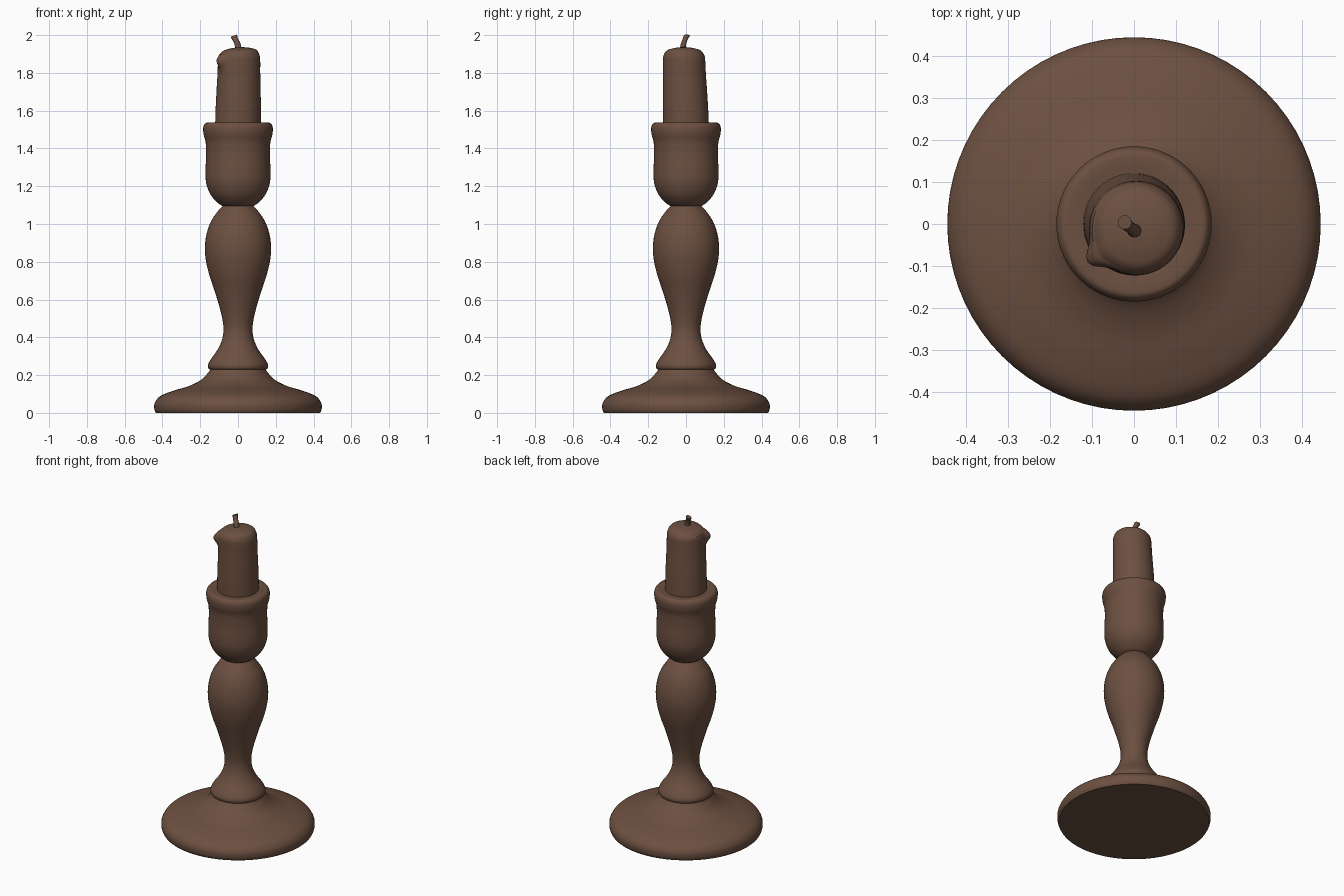
import bpy, bmesh, math
from mathutils import Vector

cube = bpy.data.objects.get("Cube")
if cube:
    bpy.data.objects.remove(cube, do_unlink=True)

brown = bpy.data.materials.new("warm brown")
brown.use_nodes = True
colour = (0.15, 0.08, 0.052, 1)
brown.diffuse_color = colour
brown.node_tree.nodes["Principled BSDF"].inputs["Base Color"].default_value = colour


def smooth_path(points, steps=5):
    """Catmull-Rom curve through the points."""
    pts = [Vector(p) for p in points]
    pts = [pts[0]] + pts + [pts[-1]]
    out = []
    for a, b, c, d in zip(pts, pts[1:], pts[2:], pts[3:]):
        for i in range(steps):
            t = i / steps
            out.append(b + (c - a) * t / 2 + (2 * a - 5 * b + 4 * c - d) * t**2 / 2
                       + (3 * b - a - 3 * c + d) * t**3 / 2)
    return out + [pts[-1]]


def loft(name, rings, angle=50):
    """Skin closed rings of points and cap both ends."""
    bm = bmesh.new()
    loops = [[bm.verts.new(p) for p in ring] for ring in rings]
    n = len(loops[0])
    for lo, hi in zip(loops, loops[1:]):
        for i in range(n):
            j = (i + 1) % n
            bm.faces.new((lo[i], lo[j], hi[j], hi[i]))
    bm.faces.new(loops[0][::-1])
    bm.faces.new(loops[-1])
    bmesh.ops.recalc_face_normals(bm, faces=bm.faces)
    mesh = bpy.data.meshes.new(name)
    bm.to_mesh(mesh)
    bm.free()
    obj = bpy.data.objects.new(name, mesh)
    bpy.context.collection.objects.link(obj)
    mesh.materials.append(brown)
    bpy.ops.object.select_all(action='DESELECT')
    obj.select_set(True)
    bpy.context.view_layer.objects.active = obj
    bpy.ops.object.shade_smooth_by_angle(angle=math.radians(angle))
    return obj


def circle(r, z, n=72):
    return [(r * math.cos(math.tau * i / n), r * math.sin(math.tau * i / n), z)
            for i in range(n)]


def turned(name, profile):
    return loft(name, [circle(p.x, p.y) for p in smooth_path(profile)])


# Turned wooden holder, stacked from the foot up
turned("foot", [(.435, 0), (.443, .02), (.44, .055), (.41, .09), (.34, .118), (.26, .142),
                (.2, .172), (.165, .205), (.145, .232)])
turned("stem", [(.145, .228), (.157, .236), (.158, .258), (.14, .29), (.108, .335),
                (.084, .39), (.077, .45), (.09, .53), (.122, .64), (.155, .74),
                (.174, .84), (.17, .93), (.145, 1.01), (.105, 1.07), (.077, 1.1)])
turned("cup", [(.075, 1.092), (.105, 1.11), (.145, 1.155), (.168, 1.215), (.172, 1.28),
               (.169, 1.36), (.171, 1.43), (.182, 1.475), (.184, 1.51), (.174, 1.532),
               (.155, 1.537), (.11, 1.533)])


# Candle with a melted bulge on one front corner
def candle_ring(r, z):
    ring = []
    for x, y, _ in circle(r, z):
        a = math.atan2(y, x) - math.radians(-145)
        a = (a + math.pi) % math.tau - math.pi
        bulge = .03 * math.exp(-(a / .24) ** 2) * math.exp(-((z - 1.865) / .035) ** 2)
        s = 1 + bulge / max(r, .05)
        lean = (z - 1.53) / .4
        ring.append((x * s + .007 * lean, y * s - .012 * lean, z + .006 * x / .12 * (z > 1.9)))
    return ring


candle = [(.121, 1.5), (.12, 1.6), (.117, 1.7), (.113, 1.8), (.112, 1.86), (.108, 1.893),
          (.09, 1.918), (.06, 1.929), (.03, 1.934), (.006, 1.936)]
loft("candle", [candle_ring(p.x, p.y) for p in smooth_path(candle)])

# Bent wick, thicker and crooked at the tip
path = smooth_path([(.002, -.017, 1.92), (-.003, -.013, 1.955), (-.014, -.005, 1.976),
                    (-.022, .004, 1.997)], 4)
wick = []
for k, c in enumerate(path):
    r = .018 - .004 * math.sin(math.pi * k / len(path))
    wick.append([c + Vector((x, y, .35 * x)) for x, y, _ in circle(r, 0, 10)])
loft("wick", wick)
